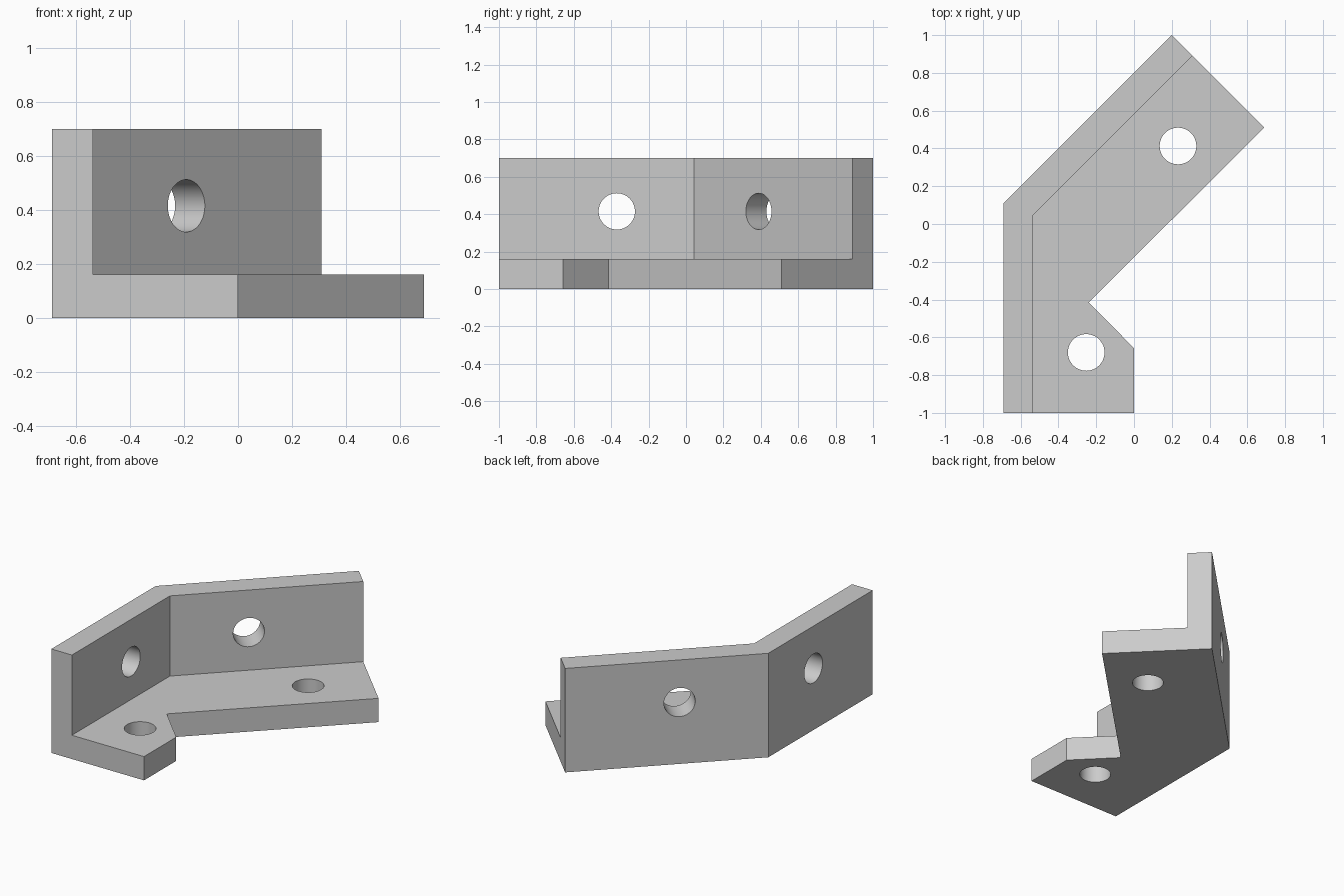
import bpy, bmesh, math
from mathutils import Vector

if "Cube" in bpy.data.objects:
    bpy.data.objects.remove(bpy.data.objects["Cube"], do_unlink=True)

FLOOR, TOP, HOLE_R = 0.16, 0.70, 0.097

grey = bpy.data.materials.new("plain_grey")
grey.use_nodes = True
colour = (0.6, 0.6, 0.6, 1)
grey.diffuse_color = colour
grey.node_tree.nodes["Principled BSDF"].inputs["Base Color"].default_value = colour


def extrude_up(bm, faces, height):
    """Extrude faces upward and return the new top faces."""
    geom = bmesh.ops.extrude_face_region(bm, geom=faces)["geom"]
    bmesh.ops.translate(bm, vec=(0, 0, height),
                        verts=[g for g in geom if isinstance(g, bmesh.types.BMVert)])
    return [g for g in geom if isinstance(g, bmesh.types.BMFace)]


# Angled bracket: outer outline, inner wall line and floor outline
outer = [(0.20, 1.0), (-0.69, 0.11), (-0.69, -1.0)]
inner = [(-0.537, -1.0), (-0.537, 0.043), (0.31, 0.89)]
floor = [(0.69, 0.51), (-0.24, -0.415), (0.0, -0.657), (0.0, -1.0)]

bm = bmesh.new()
vo, vi, vf = ([bm.verts.new((x, y, 0)) for x, y in line] for line in (outer, inner, floor))
wall_face = bm.faces.new(vo + vi)
floor_face = bm.faces.new(vi[::-1] + vf[::-1])
bm.normal_update()
tops = extrude_up(bm, [wall_face, floor_face], FLOOR)
wall_top = min(tops, key=lambda f: f.calc_center_median().x)
extrude_up(bm, [wall_top], TOP - FLOOR)

# Clean up inner faces and merge coplanar ones
bm.normal_update()
low = [f for f in bm.faces if all(abs(v.co.z) < 1e-5 for v in f.verts)]
if not low:
    raise RuntimeError("missing underside")
bmesh.ops.dissolve_limit(bm, angle_limit=math.radians(1), verts=bm.verts[:], edges=bm.edges[:])
bmesh.ops.recalc_face_normals(bm, faces=bm.faces[:])
mesh = bpy.data.meshes.new("angled_bracket")
bm.to_mesh(mesh)
bm.free()
mesh.materials.append(grey)
bracket = bpy.data.objects.new("angled_bracket", mesh)
bpy.context.collection.objects.link(bracket)
bpy.context.view_layer.objects.active = bracket
bracket.select_set(True)


def drill(name, centre, axis):
    """Cut a round bolt hole through the bracket."""
    bpy.ops.mesh.primitive_cylinder_add(vertices=64, radius=HOLE_R, depth=0.5, location=centre)
    cutter = bpy.context.object
    cutter.name = name
    cutter.hide_render = True
    cutter.rotation_euler = Vector(axis).to_track_quat('Z', 'Y').to_euler()
    cutter.data.materials.append(grey)
    bpy.context.view_layer.objects.active = bracket
    mod = bracket.modifiers.new(name, 'BOOLEAN')
    mod.operation = 'DIFFERENCE'
    mod.solver = 'EXACT'
    mod.object = cutter
    bpy.ops.object.modifier_apply(modifier=mod.name)
    bpy.data.objects.remove(cutter, do_unlink=True)


# Bolt holes in the floor and walls
drill("front_floor_hole", (-0.253, -0.68, 0.08), (0, 0, 1))
drill("back_floor_hole", (0.233, 0.413, 0.08), (0, 0, 1))
drill("front_wall_hole", (-0.61, -0.37, 0.415), (1, 0, 0))
drill("back_wall_hole", (-0.246, 0.443, 0.415), (-1, 1, 0))

# Smooth hole walls, crisp corners
bpy.ops.object.select_all(action='DESELECT')
bracket.select_set(True)
bpy.context.view_layer.objects.active = bracket
bpy.ops.object.shade_smooth_by_angle(angle=math.radians(30))
